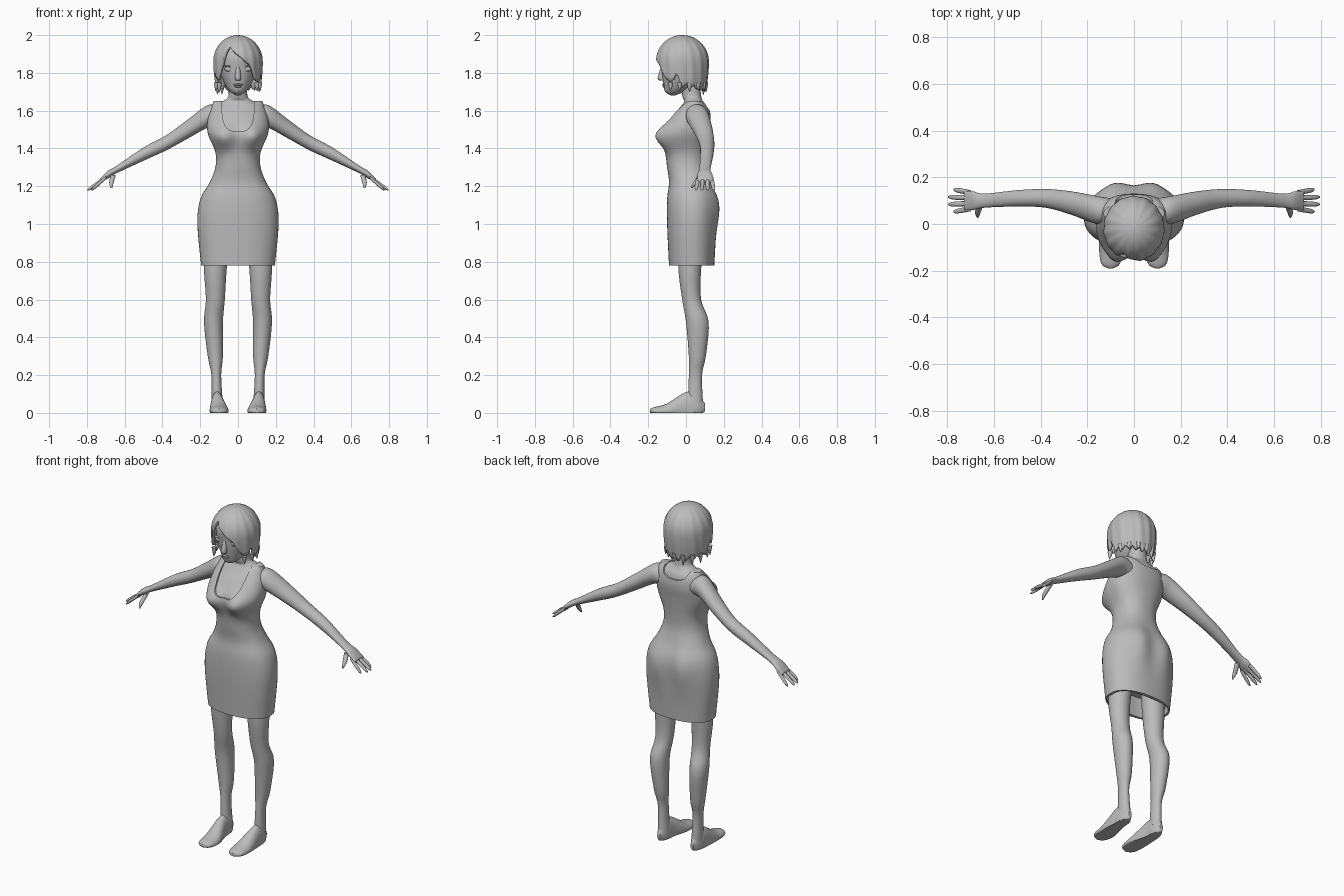
import bpy, bmesh, math, random
from mathutils import Matrix, Vector

if "Cube" in bpy.data.objects:
    bpy.data.objects.remove(bpy.data.objects["Cube"], do_unlink=True)

random.seed(4)
tone = (.5, .5, .5, 1)
grey = bpy.data.materials.new("plain grey")
grey.use_nodes = True
grey.diffuse_color = tone
grey.node_tree.nodes["Principled BSDF"].inputs["Base Color"].default_value = tone


def smooth(mesh):
    mesh.shade_smooth()
    mesh.set_sharp_from_angle(angle=math.radians(50))


def finish(name, bm):
    bmesh.ops.recalc_face_normals(bm, faces=bm.faces)
    mesh = bpy.data.meshes.new(name)
    bm.to_mesh(mesh)
    bm.free()
    mesh.materials.append(grey)
    smooth(mesh)
    obj = bpy.data.objects.new(name, mesh)
    bpy.context.collection.objects.link(obj)
    return obj


def spline(rows, steps):
    """Smooth sections passing through the given ones."""
    rows = [Vector(row if len(row) == 5 else (*row, row[-1])) for row in rows]
    last = len(rows) - 1
    slopes = [(rows[min(i + 1, last)] - rows[max(i - 1, 0)]) / 2 for i in range(last + 1)]
    result = []
    for i in range(last):
        start, end = rows[i], rows[i + 1]
        for step in range(steps):
            t = step / steps
            ease = t * t * (3 - 2 * t)
            result.append(start.lerp(end, ease) + slopes[i] * t * (1 - t) ** 2
                          - slopes[i + 1] * t * t * (1 - t))
    return result + [rows[last]]


def tube(name, axis, rows, sides=32, power=2, steps=5, mirror=1, warp=None):
    """Loft of rounded sections: position on the axis, two centres, one or two radii."""
    bm = bmesh.new()
    rings = []
    for position, centre_a, centre_b, radius_a, radius_b in spline(rows, steps):
        ring = []
        for i in range(sides):
            angle = math.tau * i / sides
            c, s = math.cos(angle), math.sin(angle)
            point = [centre_a + radius_a * math.copysign(abs(c) ** (2 / power), c),
                     centre_b + radius_b * math.copysign(abs(s) ** (2 / power), s)]
            point.insert(axis, position)
            x, y, z = warp(*point) if warp else point
            ring.append(bm.verts.new((x * mirror, y, z)))
        rings.append(ring)
    for low, high in zip(rings, rings[1:]):
        for i in range(sides):
            j = (i + 1) % sides
            bm.faces.new((low[i], low[j], high[j], high[i]))
    bm.faces.new(rings[0])
    bm.faces.new(rings[-1])
    return finish(name, bm)


def ball(name, centre, radii):
    bm = bmesh.new()
    bmesh.ops.create_uvsphere(bm, u_segments=20, v_segments=12, radius=1)
    bm.transform(Matrix.Translation(centre) @ Matrix.Diagonal(Vector(radii)).to_4x4())
    return finish(name, bm)


def bell(value, centre, width):
    return math.exp(-((value - centre) / width) ** 2)


def figure(x, y, z):
    """Bust and seat fullness on either side of the centre line."""
    lobe = bell(abs(x), .085, .06)
    if y < 0:
        return x, y - .045 * lobe * bell(z, 1.46, .06), z
    return x, y + .02 * lobe * bell(z, 1.08, .12), z


def section(height, width, front, back, inset=0):
    return height, 0, (front + back) / 2, width - inset, (back - front) / 2 - inset


# Dress body: height, half width, front, back
dress_shape = [
    (.78, .195, -.09, .15), (1, .215, -.1, .16), (1.13, .2, -.1, .16), (1.22, .15, -.09, .13),
    (1.3, .12, -.1, .11), (1.38, .12, -.11, .11), (1.48, .16, -.13, .12),
    (1.56, .16, -.09, .13), (1.62, .14, -.04, .12), (1.65, .13, 0, .09)]
dress = tube("dress", 2, [section(*row) for row in dress_shape], sides=72, power=2.3, warp=figure)


# Cut the neckline, back scoop and open hem out of the dress
def cut(name, axis, start, end, *shape):
    cutter = tube(name, axis, [(start, *shape), (end, *shape)], sides=64, power=3, steps=1)
    cutter.hide_render = True
    modifier = dress.modifiers.new(name, "BOOLEAN")
    modifier.operation = "DIFFERENCE"
    modifier.solver = "EXACT"
    modifier.object = cutter
    return cutter


cutters = [cut("front_neckline", 1, -.4, .05, 0, 1.64, .085, .15),
           cut("back_neckline", 1, .04, .4, 0, 1.68, .085, .08),
           cut("hem_hollow", 2, .7, .9, 0, .03, .18, .1)]
graph = bpy.context.evaluated_depsgraph_get()
cut_mesh = bpy.data.meshes.new_from_object(dress.evaluated_get(graph))
dress.modifiers.clear()
dress.data = cut_mesh
smooth(cut_mesh)
for cutter in cutters:
    bpy.data.objects.remove(cutter, do_unlink=True)

# Chest and neck under the dress
chest = [section(*row, inset=.01) for row in dress_shape[-5:-1]]
chest += [(1.65, 0, .04, .08, .05), (1.68, 0, .03, .05), (1.78, 0, .02, .05)]
tube("chest_and_neck", 2, chest, sides=64, power=2.2, warp=figure)

# Head and face
tube("head", 2, [(1.68, 0, -.07, .01), (1.7, 0, -.06, .04, .05), (1.74, 0, -.03, .07, .09),
                 (1.82, 0, -.02, .1, .11), (1.9, 0, -.02, .1, .11), (1.97, 0, -.02, .04)], sides=48)
tube("nose", 2, [(1.76, 0, -.12, .01), (1.77, 0, -.13, .016, .02), (1.84, 0, -.12, .01)], sides=16)
ball("upper_lip", (0, -.114, 1.738), (.026, .013, .006))
ball("lower_lip", (0, -.112, 1.728), (.02, .013, .007))
for word, side in (("left", 1), ("right", -1)):
    ball(word + "_eye", (.045 * side, -.11, 1.82), (.026, .012, .014))
    ball(word + "_lashes", (.045 * side, -.112, 1.835), (.03, .014, .004))
    ball(word + "_ear", (.1 * side, 0, 1.8), (.012, .02, .035))

# Hair: swept fringe and ragged ends, lower edge by angle from the front
hair_edge = [(-180, 1.7), (-90, 1.72), (-75, 1.79), (-60, 1.74), (-40, 1.85), (-25, 1.94),
             (30, 1.84), (60, 1.73), (75, 1.78), (90, 1.72), (180, 1.7)]


def edge_height(angle):
    for (before, low), (after, high) in zip(hair_edge, hair_edge[1:]):
        if before <= angle <= after:
            return low + (high - low) * (angle - before) / (after - before)


def hair_point(angle, z, grow=1):
    rise = z - 1.86
    spread = math.sqrt(max(1 - (rise / .14) ** 2, 0)) if rise > 0 else 1 - 5 * rise ** 2
    spread *= grow * (1 + .012 * math.sin(angle * 15 + 9 * z))
    return .13 * spread * math.sin(angle), -.02 - .14 * spread * math.cos(angle), z


bm = bmesh.new()
columns, levels = 144, 20
crown = bm.verts.new((0, -.02, 2))
strips = []
for i in range(columns):
    degrees = 360 * i / columns - 180
    low = edge_height(degrees)
    if abs(degrees) > 48:
        low += .022 * abs((i % 8) / 4 - 1)
    strips.append([bm.verts.new(hair_point(math.radians(degrees), 2 - (2 - low) * (level / levels) ** 1.7))
                   for level in range(1, levels + 1)])
for strip, neighbour in zip(strips, strips[1:] + strips[:1]):
    bm.faces.new((crown, strip[0], neighbour[0]))
    for a, b, c, d in zip(strip, strip[1:], neighbour[1:], neighbour):
        bm.faces.new((a, b, c, d))
hair = finish("hair", bm)
shell = hair.modifiers.new("thickness", "SOLIDIFY")
shell.thickness = .016
shell.offset = -1

# Loose locks round the sides and nape
for degrees in range(60, 301, 24):
    drop = random.uniform(.04, .07)
    rows = []
    for along in (0, .5, 1):
        x, y, z = hair_point(math.radians(degrees), 1.75 - along * drop, .95 + .1 * along ** 2)
        rows.append((z, x, y, .012 * (1 - along ** 2) + .001))
    tube("hair_lock_%d" % degrees, 2, rows, sides=8)


def sole(x, y, z):
    return x, y, max(z, 0)


# Arms, hands, legs and feet
for word, side in (("left", 1), ("right", -1)):
    tube(word + "_arm", 0, [
        (.1, .06, 1.57, .05), (.16, .06, 1.57, .06), (.27, .09, 1.5, .05), (.38, .11, 1.43, .04),
        (.5, .11, 1.37, .035), (.64, .1, 1.29, .03, .02), (.69, .1, 1.26, .04, .02),
        (.73, .1, 1.23, .04, .01)], mirror=side)
    # Fingers fan out evenly, the middle ones reaching furthest
    for i, finger in enumerate(("index", "middle", "ring", "little")):
        fan = i / 3 - .5
        length = .1 - .1 * fan ** 2
        rows = [(.7 + length * along, .1 + fan * (.07 + .025 * along), 1.245 - .065 * along, radius)
                for along, radius in ((0, .01), (.5, .011), (.85, .009), (1, .003))]
        tube("%s_%s_finger" % (word, finger), 0, rows, sides=12, mirror=side)
    tube(word + "_thumb", 2, [(1.26, .66, .08, .013), (1.22, .67, .05, .012), (1.19, .67, .03, .004)],
         sides=12, mirror=side)
    tube(word + "_leg", 2, [
        (.96, .11, .03, .07), (.76, .12, .02, .06), (.6, .12, .03, .05), (.48, .13, .06, .05, .06),
        (.3, .12, .06, .04, .045), (.2, .115, .05, .026, .035), (.05, .11, .05, .03, .04)], mirror=side)
    tube(word + "_foot", 1, [
        (.1, .11, .03, .01, .02), (.06, .11, .03, .03, .07), (0, .11, .03, .035, .08),
        (-.1, .1, .01, .05, .04), (-.17, .1, .01, .04, .02), (-.19, .1, .01, .01)],
         mirror=side, warp=sole)
